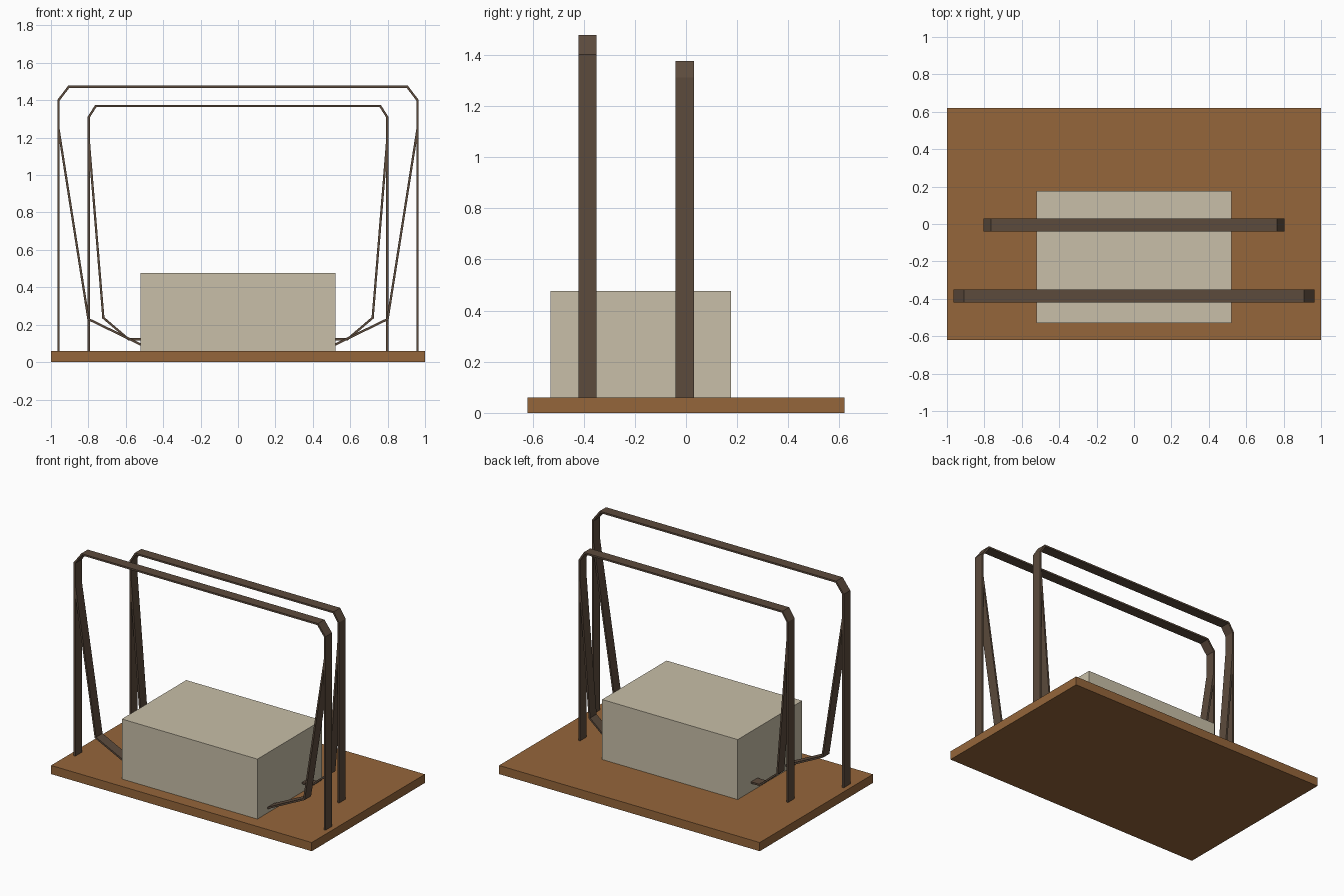
import bpy
import bmesh
from mathutils import Vector

if "Cube" in bpy.data.objects:
    bpy.data.objects.remove(bpy.data.objects["Cube"], do_unlink=True)


def make_material(name, color):
    mat = bpy.data.materials.new(name)
    mat.use_nodes = True
    mat.diffuse_color = (*color, 1)
    mat.node_tree.nodes["Principled BSDF"].inputs["Base Color"].default_value = (*color, 1)
    return mat


wood = make_material("brown wood", (0.30, 0.133, 0.043))
strap_brown = make_material("dark brown", (0.107, 0.070, 0.046))
beige = make_material("pale beige", (0.578, 0.521, 0.392))


def add_object(name, bm, mat):
    bmesh.ops.recalc_face_normals(bm, faces=bm.faces)
    mesh = bpy.data.meshes.new(name)
    bm.to_mesh(mesh)
    bm.free()
    mesh.materials.append(mat)
    obj = bpy.data.objects.new(name, mesh)
    bpy.context.collection.objects.link(obj)
    return obj


def box(name, low, high, mat):
    low, high = Vector(low), Vector(high)
    bm = bmesh.new()
    bmesh.ops.create_cube(bm, size=1)
    bmesh.ops.scale(bm, vec=high - low, verts=bm.verts)
    bmesh.ops.translate(bm, vec=(low + high) / 2, verts=bm.verts)
    return add_object(name, bm, mat)


def strap(name, path, y, width=0.071, thick=0.012):
    """Flat bar with mitred bends following an (x, z) path."""
    pts = [Vector(p) for p in path]
    dirs = [(b - a).normalized() for a, b in zip(pts, pts[1:])]
    bm = bmesh.new()
    rings = []
    for i, p in enumerate(pts):
        before, after = dirs[max(i - 1, 0)], dirs[min(i, len(dirs) - 1)]
        tangent = (before + after).normalized()
        normal = Vector((-tangent.y, tangent.x))
        offset = normal * (thick / 2) / tangent.dot(after)
        rings.append([bm.verts.new((q.x, y + s * width / 2, q.y))
                      for q, s in ((p + offset, -1), (p + offset, 1),
                                   (p - offset, 1), (p - offset, -1))])
    for a, b in zip(rings, rings[1:]):
        for k in range(4):
            n = (k + 1) % 4
            bm.faces.new((a[k], a[n], b[n], b[k]))
    bm.faces.new(rings[0])
    bm.faces.new(rings[-1])
    return add_object(name, bm, strap_brown)


# Base board and the block resting on it
box("base_board", (-1, -0.62, 0), (1, 0.62, 0.06), wood)
box("block", (-0.52, -0.53, 0.06), (0.52, 0.176, 0.476), beige)

# Arch outline (right half) and hanging strap for each frame
frames = {
    "front": (-0.385, [(0.96, 0.05), (0.96, 1.40), (0.905, 1.472)],
              [(0.96, 1.25), (0.80, 0.23), (0.45, 0.06)]),
    "back": (-0.005, [(0.798, 0.05), (0.798, 1.31), (0.76, 1.37)],
             [(0.798, 1.19), (0.72, 0.237), (0.585, 0.122), (0.45, 0.122)]),
}
for label, (y, half, hanger) in frames.items():
    arch = half + [(-x, z) for x, z in reversed(half)]
    strap(label + "_arch", arch, y)
    for side, sign in (("left", 1), ("right", -1)):
        strap(f"{label}_{side}_hanging_strap", [(sign * x, z) for x, z in hanger], y)
